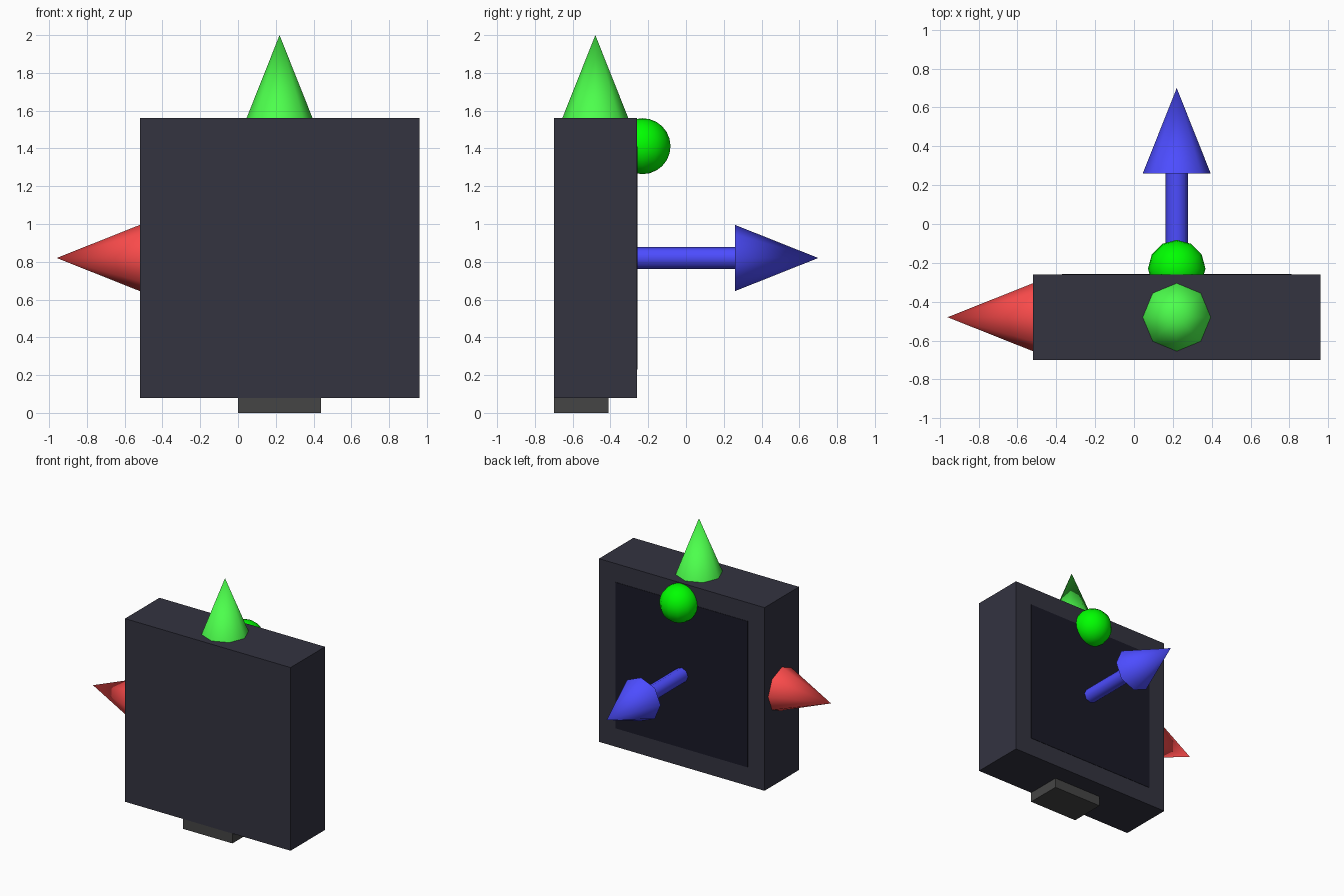
import bpy
from math import radians
from mathutils import Vector

if "Cube" in bpy.data.objects:
    bpy.data.objects.remove(bpy.data.objects["Cube"])

CENTRE = Vector((0.22, -0.48, 0.82))
SHAFT, HEAD = 0.74, 0.44


def paint(obj, name, rgb):
    mat = bpy.data.materials.get(name) or bpy.data.materials.new(name)
    mat.diffuse_color = (*rgb, 1)
    mat.use_nodes = True
    mat.node_tree.nodes["Principled BSDF"].inputs["Base Color"].default_value = mat.diffuse_color
    obj.data.materials.append(mat)


def box(name, centre, size, mat, rgb):
    bpy.ops.mesh.primitive_cube_add(size=1, location=centre)
    obj = bpy.context.object
    obj.name = name
    obj.scale = size
    bpy.ops.object.transform_apply(location=False, rotation=False, scale=True)
    paint(obj, mat, rgb)
    return obj


def arrow(name, direction, rgb):
    """Eight-sided shaft from the body centre with a cone head on its end."""
    d = Vector(direction)
    rot = d.to_track_quat('Z', 'Y').to_euler()
    bpy.ops.mesh.primitive_cylinder_add(
        vertices=8, radius=0.058, depth=SHAFT,
        location=CENTRE + d * SHAFT / 2, rotation=rot)
    shaft = bpy.context.object
    shaft.name = name + "_shaft"
    bpy.ops.object.shade_smooth_by_angle(angle=radians(50))
    bpy.ops.mesh.primitive_cone_add(
        vertices=8, radius1=0.175, radius2=0, depth=HEAD,
        location=CENTRE + d * (SHAFT + HEAD / 2), rotation=rot)
    head = bpy.context.object
    head.name = name + "_head"
    bpy.ops.object.shade_smooth_by_angle(angle=radians(50))
    for part in (shaft, head):
        paint(part, name, rgb)


# Square body with a dark panel on its back face
box("body", CENTRE, (1.48, 0.44, 1.48), "body", (0.033, 0.033, 0.051))
box("screen_panel", CENTRE + Vector((0, 0.218, 0)), (1.18, 0.01, 1.18),
    "screen", (0.01, 0.01, 0.02))

# Small foot under the front edge
box("foot", (0.22, -0.555, 0.04), (0.44, 0.29, 0.08), "foot", (0.06, 0.06, 0.06))

# Three axis arrows
arrow("red_arrow", (-1, 0, 0), (1, 0.073, 0.073))
arrow("green_arrow", (0, 0, 1), (0.073, 1, 0.073))
arrow("blue_arrow", (0, 1, 0), (0.073, 0.073, 1))

# Indicator lamp at the top of the back face
bpy.ops.mesh.primitive_uv_sphere_add(
    segments=12, ring_count=12, radius=0.148, location=(0.22, -0.23, 1.412))
lamp = bpy.context.object
lamp.name = "indicator_lamp"
bpy.ops.object.shade_smooth_by_angle(angle=radians(50))
paint(lamp, "lamp", (0, 1, 0))
